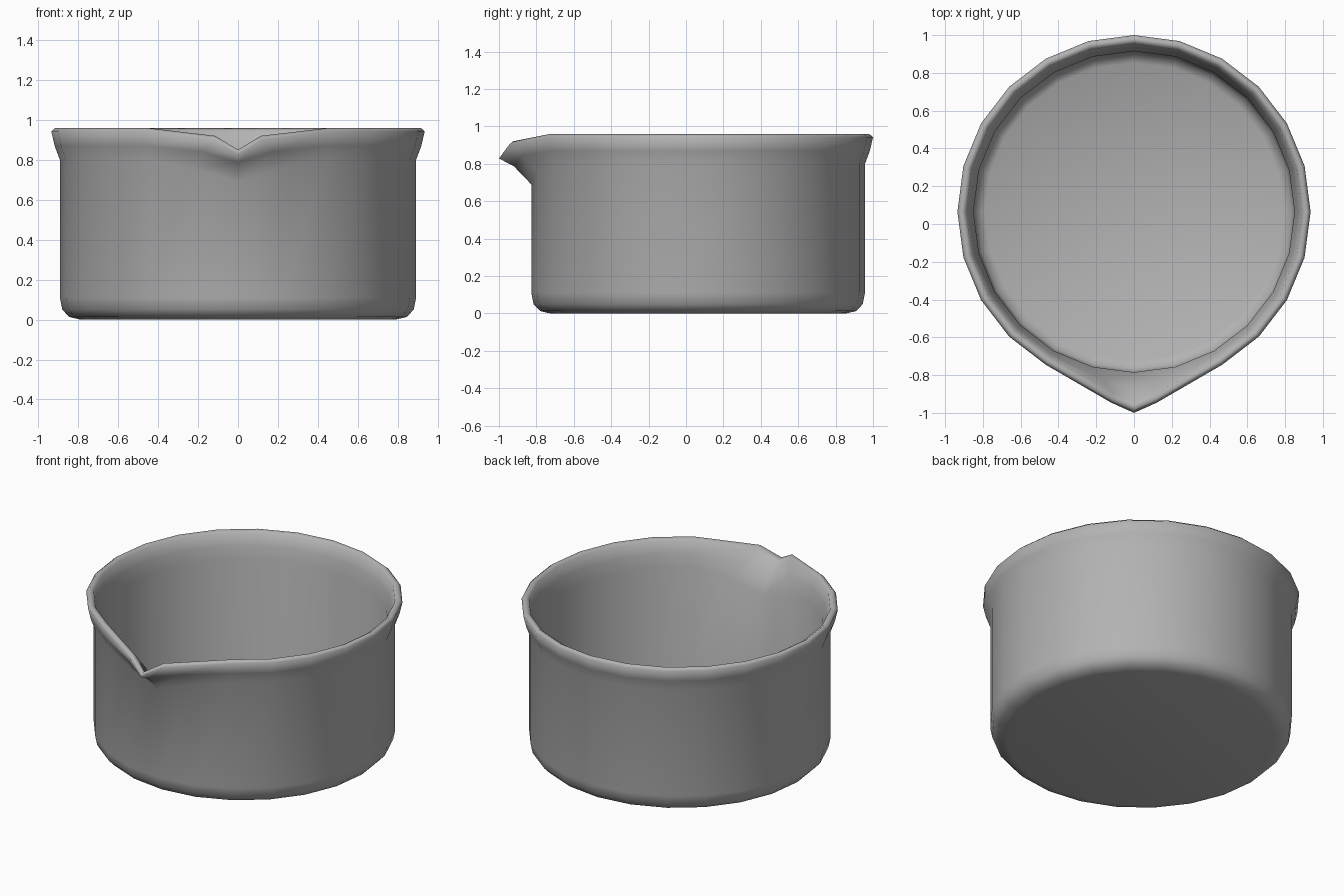
import bpy, bmesh
from math import sin, cos, pi

if "Cube" in bpy.data.objects:
    bpy.data.objects.remove(bpy.data.objects["Cube"])

SIDES = 24
CY = 0.065  # pot axis is set back so the spout balances the bounds

# Wall section: radius, height, spout outward weight, spout drop weight
profile = [
    (0.79, 0.0, 0, 0), (0.845, 0.013, 0, 0), (0.88, 0.05, 0, 0), (0.892, 0.11, 0, 0),
    (0.892, 0.80, 0, 1), (0.918, 0.87, 0.52, 0.75), (0.935, 0.943, 1, 1.04),
    (0.915, 0.96, 1, 1), (0.89, 0.945, 0.95, 1), (0.872, 0.87, 0.5, 0.8),
    (0.85, 0.79, 0, 1), (0.85, 0.12, 0, 0), (0.835, 0.065, 0, 0), (0.79, 0.04, 0, 0),
]

bm = bmesh.new()
rings = []
for r, z, w, d in profile:
    ring = []
    for i in range(SIDES):
        a = -pi / 2 + 2 * pi * i / SIDES
        x, y, h = r * cos(a), r * sin(a) + CY, z
        # Pull the front rim into a pinched pouring spout
        if i == 0:
            y -= 0.13 * w
            h -= 0.11 * d
        elif i in (1, SIDES - 1):
            x -= 0.122 * w * (1 if i == 1 else -1)
            y -= 0.108 * w
            h -= 0.04 * d
        ring.append(bm.verts.new((x, y, h)))
    rings.append(ring)

# Skin the wall, then close underside and inner floor
for a, b in zip(rings, rings[1:]):
    for i in range(SIDES):
        j = (i + 1) % SIDES
        bm.faces.new((a[i], a[j], b[j], b[i]))
bm.faces.new(rings[0][::-1])
bm.faces.new(rings[-1])
bmesh.ops.recalc_face_normals(bm, faces=bm.faces[:])

mesh = bpy.data.meshes.new("spouted_pot")
bm.to_mesh(mesh)
bm.free()
mesh.polygons.foreach_set("use_smooth", [True] * len(mesh.polygons))
pot = bpy.data.objects.new("spouted_pot", mesh)
bpy.context.collection.objects.link(pot)

# Dark grey metal
metal = bpy.data.materials.new("dark_grey")
metal.diffuse_color = (0.45, 0.45, 0.45, 1)
metal.use_nodes = True
metal.node_tree.nodes["Principled BSDF"].inputs["Base Color"].default_value = metal.diffuse_color
mesh.materials.append(metal)
